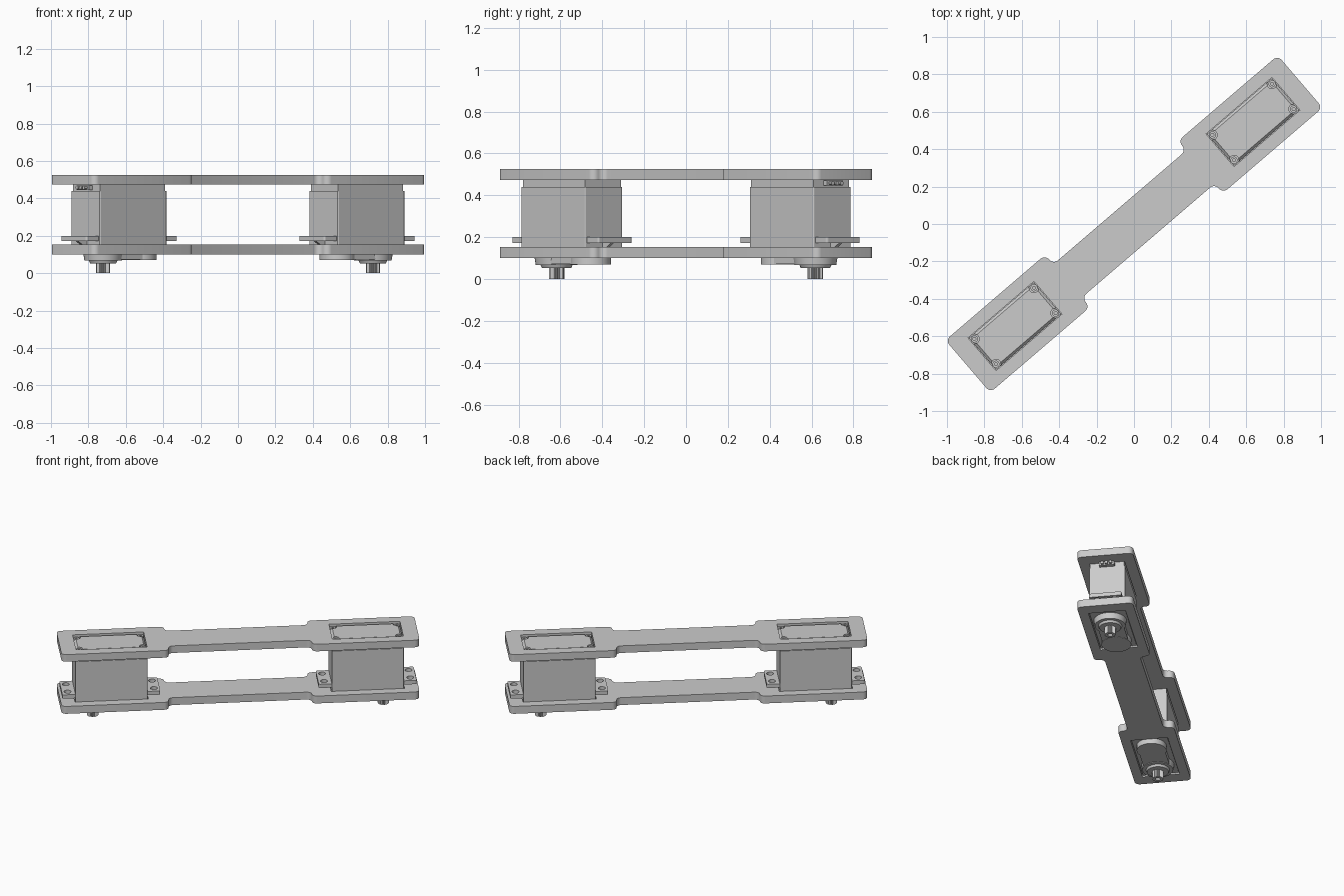
import bpy
import bmesh
from math import radians, pi, cos, sin
from mathutils import Matrix, Vector

old = bpy.data.objects.get("Cube")
if old:
    bpy.data.objects.remove(old, do_unlink=True)

# One neutral grey for everything
grey = bpy.data.materials.new("neutral grey")
grey.use_nodes = True
GREY = (0.6, 0.6, 0.6, 1)
grey.diffuse_color = GREY
grey.node_tree.nodes["Principled BSDF"].inputs["Base Color"].default_value = GREY

ARM = Matrix.Rotation(radians(40.6), 4, 'Z')
SERVO_U = 0.838


def finish(name, bm, matrix):
    bmesh.ops.recalc_face_normals(bm, faces=bm.faces)
    mesh = bpy.data.meshes.new(name)
    bm.to_mesh(mesh)
    bm.free()
    mesh.transform(matrix)
    mesh.materials.append(grey)
    ob = bpy.data.objects.new(name, mesh)
    bpy.context.collection.objects.link(ob)
    return ob


def prism(name, points, z0, z1, matrix):
    bm = bmesh.new()
    low = [bm.verts.new((x, y, z0)) for x, y in points]
    face = bm.faces.new(low)
    ext = bmesh.ops.extrude_face_region(bm, geom=[face])
    top = [g for g in ext["geom"] if isinstance(g, bmesh.types.BMVert)]
    bmesh.ops.translate(bm, verts=top, vec=(0, 0, z1 - z0))
    return finish(name, bm, matrix)


def box(name, u, v, z0, z1, matrix, center=(0, 0), bevel=0.0, top_only=False):
    bm = bmesh.new()
    size = Matrix.Diagonal((2 * u, 2 * v, z1 - z0, 1))
    place = Matrix.Translation((center[0], center[1], (z0 + z1) / 2))
    bmesh.ops.create_cube(bm, size=1, matrix=place @ size)
    if bevel:
        def chosen(e):
            a, b = (w.co.z for w in e.verts)
            return min(a, b) > z1 - 1e-5 if top_only else abs(a - b) > 1e-5
        bmesh.ops.bevel(bm, geom=[e for e in bm.edges if chosen(e)], offset=bevel,
                        segments=1 if top_only else 3, profile=0.5, affect='EDGES')
    return finish(name, bm, matrix)


def disc(name, r, z0, z1, matrix, center=(0, 0), r_low=None, sides=32):
    bm = bmesh.new()
    place = Matrix.Translation((center[0], center[1], (z0 + z1) / 2))
    bmesh.ops.create_cone(bm, cap_ends=True, segments=sides, matrix=place,
                          radius1=r if r_low is None else r_low, radius2=r, depth=z1 - z0)
    return finish(name, bm, matrix)


def cut(ob, cutters):
    for c in cutters:
        mod = ob.modifiers.new("cut", 'BOOLEAN')
        mod.operation = 'DIFFERENCE'
        mod.solver = 'EXACT'
        mod.object = c
        bpy.context.view_layer.objects.active = ob
        bpy.ops.object.modifier_apply(modifier=mod.name)
        bpy.data.objects.remove(c, do_unlink=True)


def rounded(corners, r, steps=6):
    """Fillet every corner of a closed outline."""
    out = []
    n = len(corners)
    for i, c in enumerate(corners):
        p = Vector(c)
        a = (Vector(corners[i - 1]) - p).normalized() * r
        b = (Vector(corners[(i + 1) % n]) - p).normalized() * r
        for k in range(steps + 1):
            t = k / steps * pi / 2
            out.append(p + a * (1 - sin(t)) + b * (1 - cos(t)))
    return out


# Dumbbell outline shared by both plates
END, WIDE, NECK, NARROW = 1.17, 0.184, 0.468, 0.117
quarter = [(END, WIDE), (NECK, WIDE), (NECK, NARROW)]
upper_half = quarter + [(-x, y) for x, y in reversed(quarter)]
outline = rounded(upper_half + [(-x, -y) for x, y in upper_half], 0.032)

servo_frames = {
    "back_left": ARM @ Matrix.Translation((SERVO_U, 0, 0)),
    "front_right": ARM @ Matrix.Rotation(pi, 4, 'Z') @ Matrix.Translation((SERVO_U, 0, 0)),
}
corners = [(a * 0.21, b * 0.089) for a in (-1, 1) for b in (-1, 1)]

# Plates with a window for each servo
lower_plate = prism("lower_plate", outline, 0.1, 0.153, ARM)
upper_plate = prism("upper_plate", outline, 0.474, 0.525, ARM)
for m in servo_frames.values():
    cut(lower_plate, [box("cutter", 0.24, 0.122, 0.05, 0.2, m)])
    cut(upper_plate, [box("cutter", 0.232, 0.115, 0.4, 0.6, m)])

smooth_parts = [lower_plate, upper_plate]


def build_servo(side, m):
    def n(part):
        return side + "_" + part

    # Case and chamfered cap with screw pockets
    box(n("servo_case"), 0.235, 0.118, 0.108, 0.44, m, bevel=0.006)
    cap = box(n("servo_cap"), 0.229, 0.112, 0.44, 0.518, m, bevel=0.014, top_only=True)
    cut(cap, [disc("cutter", 0.026, 0.495, 0.6, m, c, sides=20) for c in corners])
    for c in corners:
        head = disc(n("cap_screw"), 0.019, 0.49, 0.512, m, c, sides=20)
        cut(head, [disc("cutter", 0.009, 0.503, 0.6, m, c, sides=6)])

    # Mounting tabs with holes and a gusset under each
    for s in (-1, 1):
        tab = box(n("mounting_tab"), 0.046, 0.106, 0.173, 0.2, m, (s * 0.274, 0), bevel=0.01)
        cut(tab, [disc("cutter", 0.023, 0.1, 0.3, m, (s * 0.282, b * 0.058), sides=20)
                  for b in (-1, 1)])
        turn = m @ Matrix.Rotation(pi / 2, 4, 'X')
        prism(n("tab_gusset"), [(s * 0.23, 0.174), (s * 0.3, 0.174), (s * 0.23, 0.13)],
              -0.01, 0.01, turn)

    # Cable outlet on the outer end
    box(n("cable_outlet"), 0.016, 0.05, 0.446, 0.47, m, (0.239, 0))
    for k in (-1, 0, 1):
        wire = m @ Matrix.Translation((0.262, k * 0.028, 0.458)) @ Matrix.Rotation(pi / 2, 4, 'Y')
        smooth_parts.append(disc(n("wire"), 0.01, -0.012, 0.012, wire, sides=12))

    # Gear cover under the case
    shaft = (0.112, 0)
    smooth_parts.append(disc(n("gear_cover"), 0.097, 0.07, 0.11, m, (-0.138, 0)))
    box(n("gear_cover_bridge"), 0.1, 0.085, 0.072, 0.11, m, (-0.03, 0))
    smooth_parts.append(disc(n("output_boss"), 0.107, 0.068, 0.11, m, shaft, r_low=0.1))
    smooth_parts.append(disc(n("output_collar"), 0.078, 0.053, 0.07, m, shaft, r_low=0.07))

    # Splined output shaft with a screw hole
    teeth = 24
    ring = [(shaft[0] + r * cos(a), r * sin(a)) for r, a in
            ((0.037 if i % 2 else 0.032, pi * i / teeth) for i in range(2 * teeth))]
    spline = prism(n("output_shaft"), ring, 0, 0.06, m)
    cut(spline, [disc("cutter", 0.016, -0.1, 0.04, m, shaft, sides=20)])


for side, frame in servo_frames.items():
    build_servo(side, frame)

# Smooth the round parts, keeping edges sharp
bpy.ops.object.select_all(action='DESELECT')
for ob in smooth_parts:
    ob.select_set(True)
bpy.context.view_layer.objects.active = smooth_parts[0]
bpy.ops.object.shade_smooth_by_angle(angle=radians(30))
bpy.ops.object.select_all(action='DESELECT')
